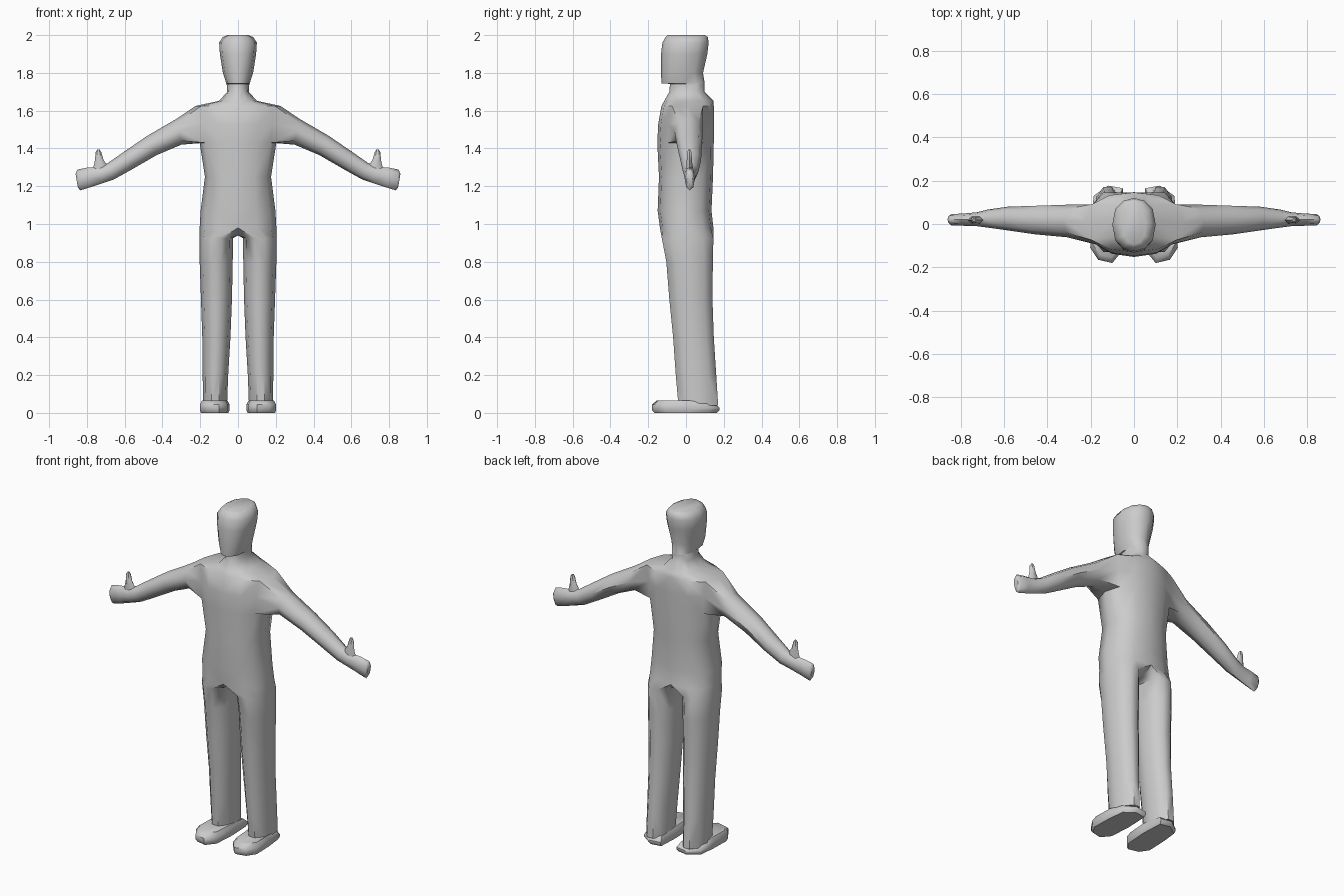
import bpy, bmesh
from math import sin, cos, radians, copysign

if "Cube" in bpy.data.objects:
    bpy.data.objects.remove(bpy.data.objects["Cube"])


def bridge(bm, a, b, closed=True, skip=()):
    n = len(a)
    for i in range(n if closed else n - 1):
        if i in skip:
            continue
        j = (i + 1) % n
        bm.faces.new((a[i], a[j], b[j], b[i]))


def loft(bm, rings):
    """Closed rings of points joined into a capped tube."""
    vs = [[bm.verts.new(p) for p in r] for r in rings]
    for a, b in zip(vs, vs[1:]):
        bridge(bm, a, b)
    bm.faces.new(vs[0])
    bm.faces.new(vs[-1])


def finish(bm, name, angle):
    """Mirror the half mesh across x = 0 and shade it."""
    geom = bm.verts[:] + bm.edges[:] + bm.faces[:]
    bmesh.ops.mirror(bm, geom=geom, axis='X', merge_dist=0.0005)
    bmesh.ops.remove_doubles(bm, verts=bm.verts[:], dist=0.0002)
    bmesh.ops.recalc_face_normals(bm, faces=bm.faces[:])
    me = bpy.data.meshes.new(name)
    bm.to_mesh(me)
    bm.free()
    ob = bpy.data.objects.new(name, me)
    bpy.context.collection.objects.link(ob)
    bpy.ops.object.select_all(action='DESELECT')
    ob.select_set(True)
    bpy.context.view_layer.objects.active = ob
    bpy.ops.object.shade_smooth_by_angle(angle=radians(angle))
    return ob


def half_arc(z, w, yf, yb, p):
    """Front-to-back half outline, 7 points."""
    pts = []
    for k in range(7):
        t = radians(30 * k)
        c = cos(t)
        x = 0 if k in (0, 6) else w * sin(t)
        pts.append((x, (yf + yb) / 2 - (yb - yf) / 2 * copysign(abs(c) ** p, c), z))
    return pts


bm = bmesh.new()

# torso, neck and head: z, half width, front y, back y, roundness
TRUNK = [(0.98, .203, -.138, .145, .7), (1.07, .198, -.15, .135, .7),
         (1.25, .175, -.143, .143, .7), (1.43, .203, -.152, .147, .7),
         (1.53, .21, -.147, .147, .7), (1.625, .225, -.13, .147, .75),
         (1.652, .1, -.115, .145, .8), (1.70, .057, -.088, .098, .8),
         (1.742, .06, -.085, .098, .8), (1.744, .062, -.13, .099, .8),
         (1.80, .08, -.132, .09, .8), (1.90, .096, -.132, .113, .8),
         (1.96, .1, -.125, .12, .8), (1.99, .08, -.108, .115, .8),
         (2.0, .055, -.095, .10, .8)]
trunk = [[bm.verts.new(p) for p in half_arc(*r)] for r in TRUNK]
for i, (a, b) in enumerate(zip(trunk, trunk[1:])):
    bridge(bm, a, b, closed=False, skip=(2, 3) if i in (3, 4) else ())
bm.faces.new(trunk[-1])

# arm and hand growing from the hole in the side:
# upper x, z, lower x, z, centre y, half depth
lo, mid, hi = trunk[3:6]
ring = [lo[2], mid[2], hi[2], hi[3], hi[4], mid[4], lo[4], lo[3]]
ARM = [(.32, 1.56, .30, 1.42, .014, .075), (.48, 1.467, .43, 1.365, .018, .066),
       (.60, 1.385, .56, 1.29, .025, .055), (.69, 1.322, .655, 1.237, .025, .042),
       (.74, 1.303, .71, 1.218, .022, .032), (.80, 1.298, .78, 1.195, .02, .028),
       (.85, 1.288, .836, 1.178, .02, .026), (.86, 1.265, .848, 1.195, .02, .017)]
for xu, zu, xl, zl, yc, h in ARM:
    new = []
    for k in range(8):
        t = radians(45 * k - 45)
        s = sin(t) / 2
        new.append(bm.verts.new(((xu + xl) / 2 + (xu - xl) * s, yc - h * cos(t),
                                 (zu + zl) / 2 + (zu - zl) * s)))
    bridge(bm, ring, new)
    ring = new
bm.faces.new(ring)

# leg from the hip outline plus a crotch line: z, inner x, outer x, front y, back y
ring = trunk[0] + [bm.verts.new((0, y, .94)) for y in (.07, 0, -.07)]
LEG = [(.925, .026, .203, -.128, .145), (.8, .028, .203, -.104, .142),
       (.6, .032, .196, -.088, .14), (.4, .04, .189, -.068, .147),
       (.2, .052, .187, -.054, .16), (.04, .058, .185, -.04, .17)]
for z, xi, xo, yf, yb in LEG:
    new = []
    for k in range(10):
        t = radians(36 * k - 18)
        new.append(bm.verts.new(((xi + xo) / 2 + (xo - xi) / 2 * sin(t),
                                 (yf + yb) / 2 - (yb - yf) / 1.9 * cos(t), z)))
    bridge(bm, ring, new)
    ring = new
bm.faces.new(ring)
finish(bm, "body", 50)

# thumbs: z, inner x, outer x, half depth
bm = bmesh.new()
THUMB = [(1.27, .69, .775, .018), (1.315, .695, .762, .018), (1.34, .712, .757, .016),
         (1.38, .724, .754, .013), (1.395, .732, .744, .007)]
loft(bm, [[((a + b) / 2 + (b - a) / 2 * cos(radians(60 * k)),
            .018 + d * sin(radians(60 * k)), z) for k in range(6)]
          for z, a, b, d in THUMB])
finish(bm, "thumbs", 50)

# shoes: one sole outline, higher at the toe than at the heel
bm = bmesh.new()
SOLE = [(.055, -.125), (.10, -.18), (.165, -.165), (.202, -.11), (.198, .02),
        (.186, .13), (.12, .177), (.052, .165), (.045, .02)]
rings = []
for scale, up, drop in ((.93, 0, 0), (1, 0, -.015), (1, 1, .022), (.85, 1, 0)):
    rings.append([(.122 + (x - .122) * scale, y * scale,
                   up * (.066 if y < .1 else .05) - drop) for x, y in SOLE])
loft(bm, rings)
finish(bm, "shoes", 45)
